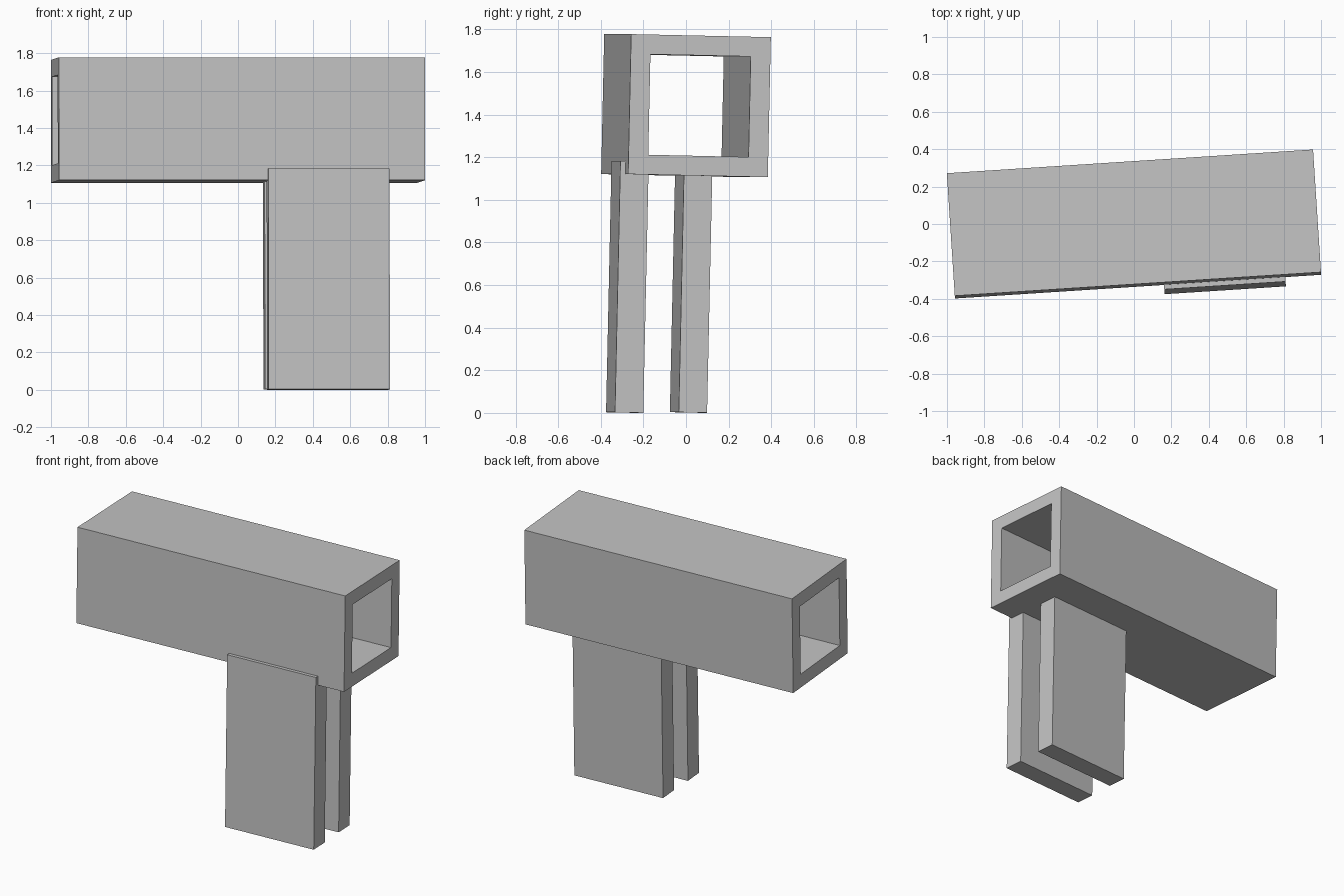
import bpy
import bmesh
from math import radians
from mathutils import Matrix

if "Cube" in bpy.data.objects:
    bpy.data.objects.remove(bpy.data.objects["Cube"], do_unlink=True)

# Single plain grey finish
grey = bpy.data.materials.new("plain_grey")
grey.use_nodes = True
GREY = (0.55, 0.55, 0.55, 1)
grey.diffuse_color = GREY
grey.node_tree.nodes["Principled BSDF"].inputs["Base Color"].default_value = GREY

# The whole assembly is turned a little and leans slightly backwards
POSE = (Matrix.Translation((0, 0, 1.442))
        @ Matrix.Rotation(radians(3.7), 4, "Z")
        @ Matrix.Rotation(radians(-1.25), 4, "X"))


def box(name, size, centre, wall=0):
    """Box posed with the assembly; a wall thickness bores it through along x."""
    bm = bmesh.new()
    bmesh.ops.create_cube(bm, size=1)
    bmesh.ops.scale(bm, vec=size, verts=bm.verts)
    if wall:
        bm.normal_update()
        ends = [f for f in bm.faces if abs(f.normal.x) > 0.9]
        bmesh.ops.inset_individual(bm, faces=ends, thickness=wall)
        rims = [e for f in ends for e in f.edges]
        bmesh.ops.delete(bm, geom=ends, context="FACES_ONLY")
        bmesh.ops.bridge_loops(bm, edges=rims)
        bmesh.ops.recalc_face_normals(bm, faces=bm.faces)
    mesh = bpy.data.meshes.new(name)
    bm.to_mesh(mesh)
    bm.free()
    mesh.materials.append(grey)
    obj = bpy.data.objects.new(name, mesh)
    obj.matrix_world = POSE @ Matrix.Translation(centre)
    bpy.context.collection.objects.link(obj)
    return obj


# Hollow square beam
box("square_tube", (1.962, 0.657, 0.657), (0, 0, 0), wall=0.131)

# Two flat upright plates carrying the beam
LEG = (0.65, 0.133, 1.18)
box("front_leg", LEG, (0.464, -0.287, -0.857))
box("back_leg", LEG, (0.464, 0.013, -0.850))
